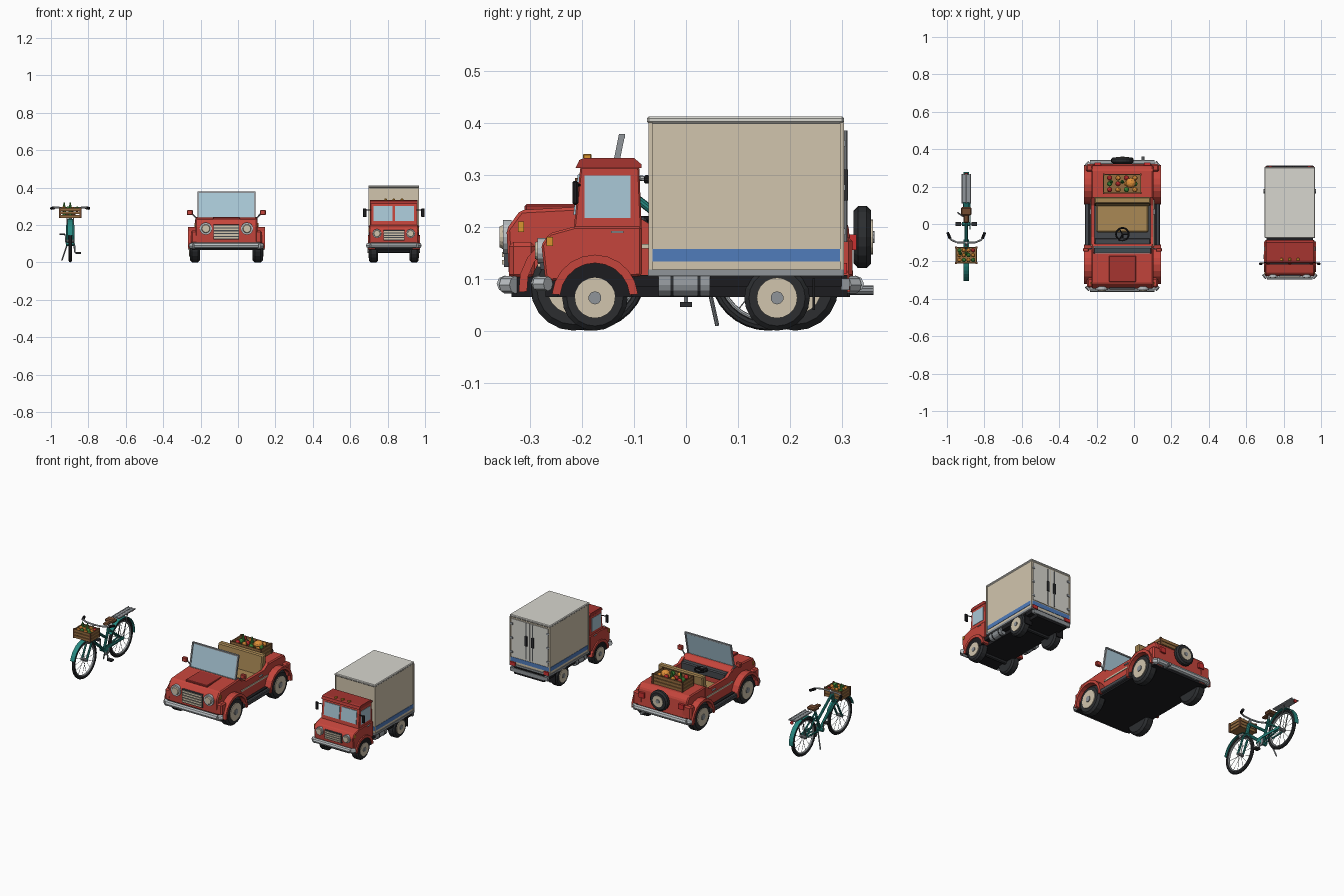
import bpy, bmesh, math, random
from math import sin, cos, pi
from mathutils import Vector

if "Cube" in bpy.data.objects:
    bpy.data.objects.remove(bpy.data.objects["Cube"])
random.seed(4)
COL = dict(red=(.56, .06, .045), dred=(.38, .035, .03), cream=(.64, .56, .42), dark=(.025, .027, .03), black=(.012, .012, .014),
           grey=(.28, .3, .32), chrome=(.5, .53, .55), glass=(.4, .58, .68), blue=(.08, .2, .5), amber=(.7, .3, .03),
           tan=(.4, .25, .09), wood=(.3, .15, .05), teal=(.02, .25, .22), brown=(.17, .07, .03), green=(.06, .3, .05),
           orange=(.75, .28, .04), roof=(.68, .67, .62), tail=(.6, .03, .03), charcoal=(.06, .065, .075))
MATS = {}
for k, c in COL.items():
    MATS[k] = bpy.data.materials.new(k)
    MATS[k].diffuse_color = (*c, 1)
OX = 0.0  # x centre of the vehicle being built


def finish(name, bm, mat):
    bmesh.ops.recalc_face_normals(bm, faces=bm.faces)
    me = bpy.data.meshes.new(name)
    bm.to_mesh(me)
    bm.free()
    me.materials.append(MATS[mat])
    ob = bpy.data.objects.new(name, me)
    ob.location.x = OX
    bpy.context.collection.objects.link(ob)
    return ob


def box(name, x, y, z, mat, bev=0):
    bm = bmesh.new()
    bmesh.ops.create_cube(bm, size=1)
    for v in bm.verts:
        v.co = [a[0] + (c + .5) * (a[1] - a[0]) for c, a in zip(v.co, (x, y, z))]
    if bev:
        bmesh.ops.bevel(bm, geom=bm.edges[:], offset=bev, segments=1, affect='EDGES')
    return finish(name, bm, mat)


def prof(name, pts, x0, x1, mat, bev=0):  # (y,z) profile extruded along x
    bm = bmesh.new()
    f = bm.faces.new([bm.verts.new((x0, *p)) for p in pts])
    r = bmesh.ops.extrude_face_region(bm, geom=[f])
    for v in r['geom']:
        if isinstance(v, bmesh.types.BMVert):
            v.co.x = x1
    if bev:
        bmesh.ops.bevel(bm, geom=bm.edges[:], offset=bev, segments=1, affect='EDGES')
    return finish(name, bm, mat)


def rod(name, p, q, r, mat, n=12, r2=None, bev=0):
    p, q = Vector(p), Vector(q)
    bm = bmesh.new()
    bmesh.ops.create_cone(bm, cap_ends=True, segments=n, radius1=r, radius2=r if r2 is None else r2, depth=(q - p).length)
    if bev:
        bmesh.ops.bevel(bm, geom=[e for e in bm.edges if abs(e.verts[0].co.z - e.verts[1].co.z) < 1e-6], offset=bev, segments=1, affect='EDGES')
    rot = (q - p).to_track_quat('Z', 'Y')
    for v in bm.verts:
        v.co = rot @ v.co + (p + q) / 2
    return finish(name, bm, mat)


def path(name, pts, r, mat, n=8):
    for a, b in zip(pts, pts[1:]):
        rod(name, a, b, r, mat, n)


def ball(name, c, r, mat, squash=1):
    bm = bmesh.new()
    bmesh.ops.create_icosphere(bm, subdivisions=2, radius=r)
    for v in bm.verts:
        v.co = Vector((v.co.x, v.co.y, v.co.z * squash)) + Vector(c)
    finish(name, bm, mat)


def ring(name, y, z, R, x, rx, ry, mat, n=32):  # torus around the x axis
    bm = bmesh.new()
    g = [[bm.verts.new((x + rx * cos(b), y + (R + ry * sin(b)) * cos(a), z + (R + ry * sin(b)) * sin(a)))
          for b in [2 * pi * j / 8 for j in range(8)]] for a in [2 * pi * i / n for i in range(n)]]
    for i in range(n):
        for j in range(8):
            bm.faces.new((g[i - 1][j - 1], g[i][j - 1], g[i][j], g[i - 1][j]))
    return finish(name, bm, mat)


def arch(name, y, z, r0, r1, x0, x1, mat, a0=0, a1=180, n=10):
    A = [math.radians(a0 + (a1 - a0) * i / n) for i in range(n + 1)]
    prof(name, [(y + r1 * cos(a), z + r1 * sin(a)) for a in A] + [(y + r0 * cos(a), z + r0 * sin(a)) for a in A[::-1]], x0, x1, mat)


def wheel(s, x0, x1, y, r):
    rod('tyre', (s * x0, y, r), (s * x1, y, r), r, 'dark', 20, bev=r * .14)
    rod('hub', (s * x1, y, r), (s * (x1 + .004), y, r), r * .62, 'cream', 20)
    rod('hub_cap', (s * x1, y, r), (s * (x1 + .008), y, r), r * .2, 'grey', 10)


def crate(x, y, z, t=.005):  # slatted crate with produce
    box('crate_floor', x, y, (z[0], z[0] + t), 'wood')
    h = (z[1] - z[0]) / 3
    for i in range(3):
        zz = (z[0] + i * h + .001, z[0] + (i + 1) * h - .002)
        for k in (0, 1):
            box('crate_slat', x, (y[k] - t / 2, y[k] + t / 2), zz, 'wood')
            box('crate_slat', (x[k] - t / 2, x[k] + t / 2), y, zz, 'wood')
    for a in x:
        for b in y:
            box('crate_post', (a - .005, a + .005), (b - .005, b + .005), z, 'brown')
    w, d, r = x[1] - x[0], y[1] - y[0], (y[1] - y[0]) * .14
    for i in range(4):
        for j in range(3):
            ball('produce', (x[0] + w * (i + .7) / 4.4, y[0] + d * (j + .6) / 3.2, z[1] - r * random.uniform(.4, 1)), r,
                 random.choice(('tail', 'green', 'orange', 'green')))
    for fx in (.2, .5):
        c = (x[0] + w * fx, y[0] + d * .6)
        rod('bottle', (*c, z[0] + .005), (*c, z[1]), .01, 'green', 10)
        rod('bottle_neck', (*c, z[1]), (*c, z[1] + .028), .008, 'green', 10, .003)


# ---------- car ----------
OX = -.062
prof('car_hood', [(-.34, .1), (-.345, .195), (-.318, .232), (-.13, .242), (-.105, .22), (-.105, .1)], -.165, .165, 'red', .006)
prof('car_tail', [(.135, .1), (.135, .23), (.29, .228), (.312, .205), (.322, .1)], -.165, .165, 'red', .006)
box('hood_panel', (-.072, .072), (-.31, -.17), (.23, .243), 'dred', .003)
box('car_chassis', (-.185, .185), (-.335, .315), (.065, .105), 'black')
box('car_floor', (-.155, .155), (-.11, .14), (.1, .112), 'charcoal')
for s in (-1, 1):
    prof('door', [(-.11, .1), (-.11, .23), (-.07, .205), (.1, .205), (.14, .23), (.14, .1)], s * .15, s * .167, 'red')
    box('side_trim', sorted((s * .16, s * .171)), (-.12, .13), (.158, .167), 'cream')
    box('door_handle', sorted((s * .16, s * .174)), (.05, .08), (.183, .189), 'chrome')
    box('running_board', sorted((s * .15, s * .2)), (-.13, .13), (.075, .1), 'charcoal', .004)
    for y in (-.216, .21):
        arch('car_fender', y, .083, .09, .106, s * .13, s * .206, 'red', -5, 185)
        prof('fender_inner', [(y + .1 * cos(pi * i / 10), .09 + .092 * sin(pi * i / 10)) for i in range(11)], s * .12, s * .142, 'black')
        wheel(s, .14, .195, y, .083)
    box('front_wing', sorted((s * .13, s * .19)), (-.34, -.29), (.1, .17), 'red', .008)
    box('rear_wing', sorted((s * .13, s * .195)), (.28, .32), (.1, .18), 'red', .008)
    rod('headlight_ring', (s * .11, -.335, .18), (s * .11, -.352, .18), .033, 'chrome', 16)
    rod('headlight', (s * .11, -.345, .18), (s * .11, -.358, .18), .027, 'cream', 16, .02)
    box('indicator', sorted((s * .16, s * .171)), (-.323, -.311), (.19, .21), 'amber')
    box('tail_light', sorted((s * .115, s * .15)), (.31, .328), (.155, .185), 'tail')
    rod('mirror_arm', (s * .16, -.13, .235), (s * .188, -.135, .265), .004, 'grey', 6)
    box('car_mirror', (s * .195 - .016, s * .195 + .016), (-.148, -.128), (.252, .28), 'red', .004)
    prof('screen_post', [(-.158, .235), (-.146, .235), (-.117, .377), (-.129, .377)], s * .147, s * .155, 'grey')
    for y, t in ((-.348, -1), (.326, 1)):
        rod('bumper_end', (s * .17, y, .088), (s * .188, y - t * .02, .088), .017, 'chrome', 8)
        box('bumper_mount', (s * .09 - .01, s * .09 + .01), sorted((y, y - t * .04)), (.075, .1), 'grey')
for y in (-.348, .326):
    rod('car_bumper', (-.172, y, .09), (.172, y, .09), .016, 'chrome', 8)
box('grille', (-.068, .068), (-.35, -.335), (.122, .202), 'charcoal')
for i in range(5):
    box('grille_bar', (-.066, .066), (-.354, -.34), (.127 + i * .015, .136 + i * .015), 'cream')
prof('windscreen', [(-.154, .235), (-.15, .235), (-.121, .374), (-.125, .374)], -.15, .15, 'glass')
for z, y in ((.238, -.152), (.374, -.123)):
    box('screen_rail', (-.155, .155), (y - .006, y + .006), (z - .004, z + .004), 'grey')
box('dashboard', (-.15, .15), (-.12, -.075), (.17, .218), 'charcoal', .006)
st = ring('steering_wheel', 0, 0, .034, 0, .005, .005, 'black', 20)
st.location, st.rotation_euler = (OX, -.055, .215), (0, pi / 2, 0)
st.rotation_euler = (0, math.radians(90), 0)
rod('steering_column', (0, -.1, .19), (0, -.055, .215), .006, 'black', 8)
for a in (0, 2.1, 4.2):
    rod('steering_spoke', (0, -.055, .215), (.034 * cos(a), -.055 + .034 * sin(a), .215), .004, 'black', 6)
box('seat', (-.14, .14), (-.045, .11), (.11, .17), 'tan', .008)
prof('seat_back', [(.095, .15), (.11, .285), (.145, .285), (.135, .15)], -.15, .15, 'tan', .006)
crate((-.1, .098), (.165, .265), (.228, .288))
ball('pumpkin', (.045, .22, .285), .028, 'orange', .8)
rod('spare_tyre', (0, .322, .18), (0, .356, .18), .06, 'dark', 20, bev=.009)
rod('spare_hub', (0, .356, .18), (0, .359, .18), .034, 'cream', 20)
rod('spare_cap', (0, .356, .18), (0, .362, .18), .012, 'grey', 10)
rod('tail_pipe', (.11, .2, .078), (.11, .36, .078), .009, 'grey', 10)

# ---------- delivery truck ----------
OX = .833
prof('cab_lower', [(-.27, .095), (-.278, .165), (-.262, .187), (-.215, .2), (-.085, .2), (-.085, .105)], -.132, .132, 'red', .004)
prof('cab_upper', [(-.216, .195), (-.203, .315), (-.09, .315), (-.085, .195)], -.126, .126, 'red', .003)
prof('cab_roof', [(-.212, .313), (-.205, .328), (-.195, .332), (-.1, .332), (-.086, .32), (-.086, .313)], -.127, .127, 'dred')
box('truck_chassis', (-.1, .1), (-.27, .31), (.065, .107), 'black')
box('truck_underbody', (-.125, .125), (-.1, .3), (.085, .107), 'black')
box('cargo_box', (-.132, .132), (-.07, .3), (.107, .4), 'cream')
box('cargo_stripe', (-.134, .134), (-.072, .302), (.133, .157), 'blue')
box('cargo_sill', (-.135, .135), (-.073, .304), (.105, .118), 'grey')
box('cargo_roof', (-.136, .136), (-.075, .304), (.398, .412), 'roof', .004)
for s in (-1, 1):
    for y in (-.068, .3):
        box('corner_post', (s * .132 - .003, s * .132 + .003), (y - .004, y + .004), (.118, .4), 'cream')
    for y in (-.175, .175):
        wheel(s, .085, .132, y, .063)
    arch('truck_fender', -.175, .063, .067, .083, s * .1, s * .139, 'red', 5, 175)
    prof('truck_wheel_well', [(-.175 + .072 * cos(pi * i / 10), .065 + .07 * sin(pi * i / 10)) for i in range(11)], s * .12, s * .1335, 'black')
    box('side_window', sorted((s * .12, s * .128)), (-.195, -.107), (.217, .298), 'glass')
    box('side_handle', sorted((s * .13, s * .137)), (-.144, -.12), (.188, .192), 'chrome')
    prof('front_window', [(-.2165, .222), (-.208, .3), (-.203, .3), (-.21, .222)], s * .006, s * .108, 'glass')
    rod('lamp_ring', (s * .09, -.27, .154), (s * .09, -.285, .154), .024, 'chrome', 14)
    rod('lamp', (s * .09, -.28, .154), (s * .09, -.29, .154), .02, 'cream', 14, .016)
    box('truck_indicator', sorted((s * .125, s * .136)), (-.268, -.256), (.163, .18), 'amber')
    rod('mirror_bracket', (s * .12, -.205, .28), (s * .155, -.21, .28), .003, 'black', 6)
    box('truck_mirror', sorted((s * .146, s * .165)), (-.218, -.207), (.242, .288), 'black', .003)
    rod('bumper_cap', (s * .12, -.286, .09), (s * .138, -.265, .09), .014, 'chrome', 8)
    rod('fuel_tank', (s * .112, -.053, .088), (s * .112, .046, .088), .022, 'grey', 12)
    for y in (-.03, .022):
        rod('tank_strap', (s * .112, y, .088), (s * .112, y + .006, .088), .0235, 'dark', 12)
    box('cargo_door', sorted((s * .002, s * .122)), (.298, .304), (.163, .39), 'roof')
    rod('lock_rod', (s * .022, .307, .17), (s * .022, .307, .385), .003, 'grey', 6)
    box('lock_handle', sorted((s * .015, s * .029)), (.303, .311), (.25, .31), 'dark')
    for z in (.19, .275, .36):
        box('hinge', sorted((s * .112, s * .13)), (.3, .307), (z - .006, z + .006), 'grey')
    box('rear_lamp', sorted((s * .095, s * .13)), (.3, .309), (.11, .13), 'tail')
    box('mud_flap', sorted((s * .085, s * .132)), (.243, .248), (.04, .1), 'black')
for y in (-.175, .175):
    rod('truck_axle', (-.09, y, .063), (.09, y, .063), .012, 'dark', 8)
rod('truck_bumper', (-.122, -.284, .092), (.122, -.284, .092), .014, 'chrome', 8)
box('rear_bumper', (-.125, .125), (.298, .314), (.078, .1), 'grey')
box('truck_grille', (-.056, .056), (-.281, -.268), (.118, .172), 'charcoal')
for i in range(4):
    box('truck_grille_bar', (-.054, .054), (-.285, -.27), (.122 + i * .0125, .129 + i * .0125), 'cream')
for x in (-.044, 0, .044):
    box('roof_lamp', (x - .007, x + .007), (-.198, -.182), (.33, .34), 'amber', .002)

# ---------- bicycle ----------
OX = -.897
F, R, B = (0, -.188, .113), (0, .158, .113), (0, 0, .1)
H0, H1, S = (0, -.132, .215), (0, -.113, .268), (0, .048, .225)
for c in (F, R):
    ring('bike_tyre', c[1], c[2], .104, 0, .009, .009, 'dark')
    ring('bike_rim', c[1], c[2], .093, 0, .006, .004, 'chrome')
    rod('bike_hub', (-.02, *c[1:]), (.02, *c[1:]), .009, 'grey', 10)
    for i in range(14):
        a = 2 * pi * i / 14
        rod('spoke', ((-1) ** i * .008, *c[1:]), (0, c[1] + .093 * cos(a), c[2] + .093 * sin(a)), .0012, 'chrome', 4)
arch('front_mudguard', *F[1:], .116, .12, -.014, .014, 'teal', 30, 165, 12)
arch('rear_mudguard', *R[1:], .116, .12, -.014, .014, 'teal', -5, 150, 12)
for a, b, r in ((H0, H1, .011), (B, S, .008), (H0, B, .009), (H1, (0, .02, .165), .008)):
    rod('frame_tube', a, b, r, 'teal', 10)
for s in (-1, 1):
    x = s * .016
    path('fork', [H0, (x, -.142, .2), (x, -.17, .145), (x, *F[1:])], .006, 'teal')
    path('rear_stay', [(x * .5, *B[1:]), (x, *R[1:]), (x * .5, .042, .205)], .005, 'teal')
    rod('rack_strut', (s * .018, *R[1:]), (s * .018, .2, .25), .003, 'grey', 6)
    path('handlebar', [(0, -.1, .29), (s * .05, -.098, .292), (s * .08, -.085, .293), (s * .09, -.07, .291)], .005, 'chrome')
    rod('grip', (s * .086, -.078, .291), (s * .1, -.045, .289), .008, 'black', 10)
    rod('crank', (s * .022, 0, .1), (s * .026, 0, .1 - s * .05), .004, 'grey', 6)
    box('pedal', sorted((s * .028, s * .058)), (-.012, .012), (.095 - s * .05, .105 - s * .05), 'dark')
rod('bottom_bracket', (-.022, *B[1:]), (.022, *B[1:]), .012, 'teal', 10)
rod('chainring', (.017, *B[1:]), (.021, *B[1:]), .027, 'grey', 16)
prof('chain_guard', [(-.03, .1), (-.02, .128), (.02, .13), (.158, .126), (.165, .112), (.02, .116)], .018, .024, 'teal')
rod('stem', H1, (0, -.1, .295), .007, 'chrome', 8)
rod('seat_post', S, (0, .054, .245), .006, 'chrome', 8)
prof('saddle_nose', [(.005, .243), (.005, .255), (.06, .258), (.06, .243)], -.015, .015, 'brown', .005)
box('saddle', (-.029, .029), (.045, .09), (.243, .264), 'brown', .007)
box('rear_rack', (-.022, .022), (.115, .265), (.247, .253), 'grey')
for x in (-.022, 0, .022):
    rod('rack_rail', (x, .11, .252), (x, .267, .252), .004, 'grey', 6)
rod('rear_reflector', (0, .265, .24), (0, .272, .24), .01, 'tail', 10)
path('kickstand', [(-.015, .04, .1), (-.045, .06, .01)], .004, 'grey')
rod('bike_lamp', (0, -.155, .222), (0, -.185, .222), .01, 'chrome', 10, .014)
crate((-.054, .054), (-.208, -.125), (.238, .293))

for m in bpy.data.materials:
    if m.users and not m.is_grease_pencil:
        m.use_nodes = True
        m.node_tree.nodes["Principled BSDF"].inputs["Base Color"].default_value = m.diffuse_color
